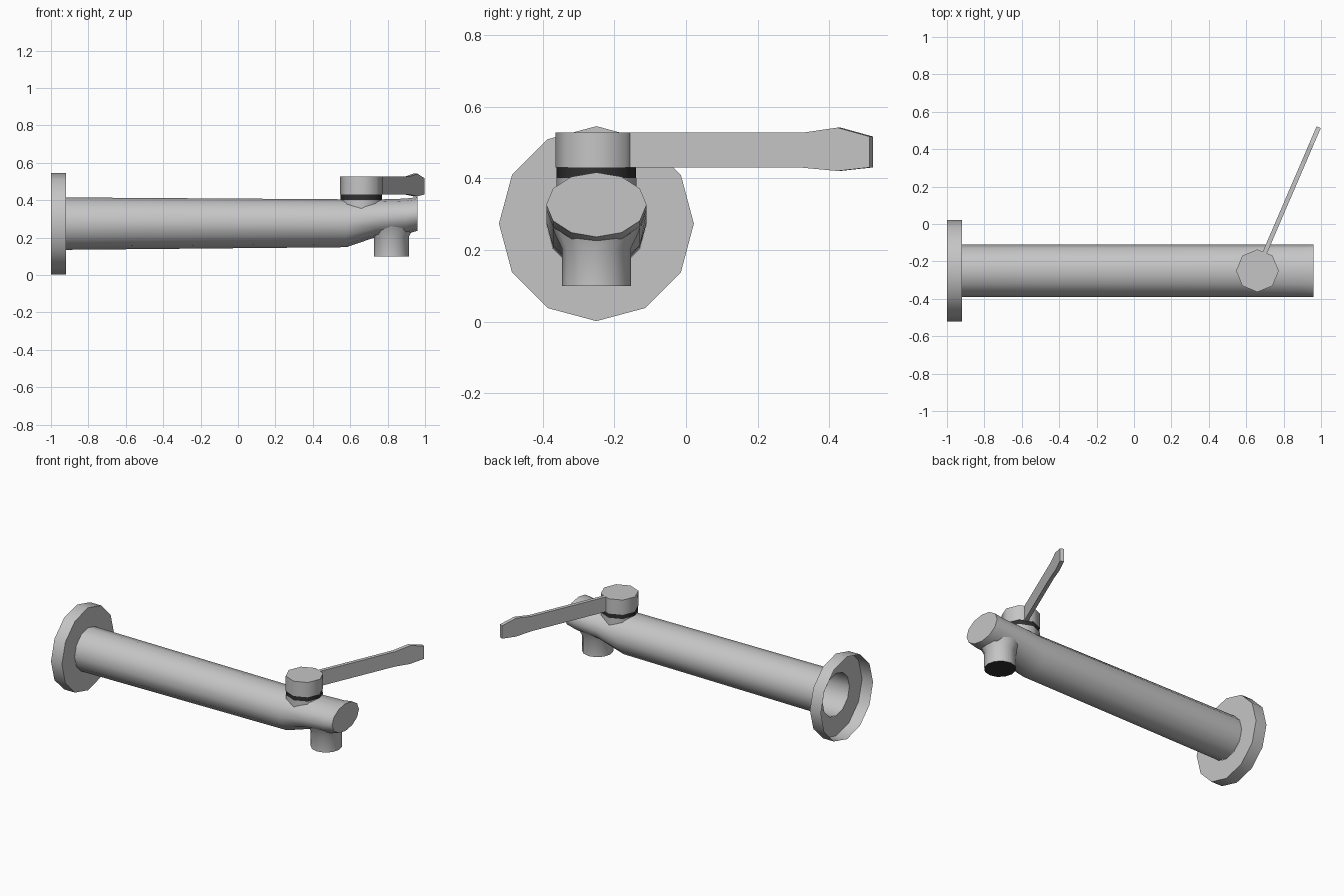
import bpy, bmesh, math
from mathutils import Vector

cube = bpy.data.objects.get("Cube")
if cube:
    bpy.data.objects.remove(cube)


def material(name, value):
    m = bpy.data.materials.new(name)
    m.use_nodes = True
    color = (value, value, value, 1)
    m.diffuse_color = color
    m.node_tree.nodes["Principled BSDF"].inputs["Base Color"].default_value = color
    return m


GREY = material("satin grey", 0.56)
DARK = material("dark rubber", 0.03)
X, Y, Z = Vector((1, 0, 0)), Vector((0, 1, 0)), Vector((0, 0, 1))
AXIS_Y = -0.25


def finish(name, bm, mats, smooth=True):
    bmesh.ops.recalc_face_normals(bm, faces=bm.faces[:])
    mesh = bpy.data.meshes.new(name)
    bm.to_mesh(mesh)
    bm.free()
    for m in mats:
        mesh.materials.append(m)
    obj = bpy.data.objects.new(name, mesh)
    bpy.context.collection.objects.link(obj)
    if smooth:
        bpy.ops.object.select_all(action="DESELECT")
        obj.select_set(True)
        bpy.context.view_layer.objects.active = obj
        bpy.ops.object.shade_smooth_by_angle(angle=math.radians(50))
    return obj


def loft(name, rings, u, v, sides, cap_start=True, cap_end=True,
         mats=(GREY,), start_mat=0):
    """Skin elliptical rings given as (centre, radius along u, radius along v)."""
    bm = bmesh.new()
    loops = []
    for centre, ru, rv in rings:
        angles = [math.tau * i / sides for i in range(sides)]
        loops.append([bm.verts.new(Vector(centre) + u * ru * math.cos(a)
                                   + v * rv * math.sin(a)) for a in angles])
    for a, b in zip(loops, loops[1:]):
        for i in range(sides):
            j = (i + 1) % sides
            bm.faces.new((a[i], a[j], b[j], b[i]))
    if cap_start:
        bm.faces.new(loops[0]).material_index = start_mat
    if cap_end:
        bm.faces.new(loops[-1])
    return finish(name, bm, mats)


# Wall flange: open-backed rim with a ring-shaped front
flange = [((x, AXIS_Y, 0.274), r, r)
          for x, r in ((-1, 0.272), (-0.92, 0.272), (-0.92, 0.14))]
loft("wall_flange", flange, Y, Z, 12, False, False)

# Long pipe, open at the wall and flattened toward the capped tip
body = [((x, AXIS_Y, z), 0.14, rz) for x, z, rz in (
    (-0.92, 0.275, 0.14), (0.58, 0.277, 0.128), (0.74, 0.304, 0.1),
    (0.9, 0.314, 0.095), (0.96, 0.327, 0.09))]
loft("pipe_body", body, Y, Z, 12, False, True)

# Downward outlet flaring into the pipe, with a dark mouth
outlet = [((0.82, AXIS_Y, z), rx, ry) for z, rx, ry in (
    (0.1, 0.094, 0.096), (0.205, 0.094, 0.096),
    (0.25, 0.115, 0.118), (0.3, 0.13, 0.135))]
loft("outlet_spout", outlet, X, Y, 12, True, False, (GREY, DARK), 1)

# Valve stem, dark collar and knob
for name, low, high, radius, mat in (
        ("valve_stem", 0.3, 0.402, 0.112, GREY),
        ("valve_collar", 0.402, 0.43, 0.111, DARK),
        ("valve_knob", 0.43, 0.528, 0.114, GREY)):
    rings = [((0.66, AXIS_Y, z), radius, radius) for z in (low, high)]
    loft(name, rings, X, Y, 8, mats=(mat,))

# Flat lever with a flared tip
along = Vector((0.395, 0.919, 0)).normalized()
across = Vector((along.y, -along.x, 0)) * 0.012
start = Vector((0.692, -0.17, 0))
profile = [(0, 0.43), (0.545, 0.43), (0.65, 0.421), (0.748, 0.431),
           (0.748, 0.517), (0.65, 0.542), (0.545, 0.528), (0, 0.528)]
bm = bmesh.new()
sides = [[bm.verts.new(start + along * t + Z * z + across * s) for t, z in profile]
         for s in (-1, 1)]
for side in sides:
    bm.faces.new(side)
for i in range(len(profile)):
    j = (i + 1) % len(profile)
    bm.faces.new((sides[0][i], sides[0][j], sides[1][j], sides[1][i]))
finish("lever_handle", bm, (GREY,), smooth=False)
